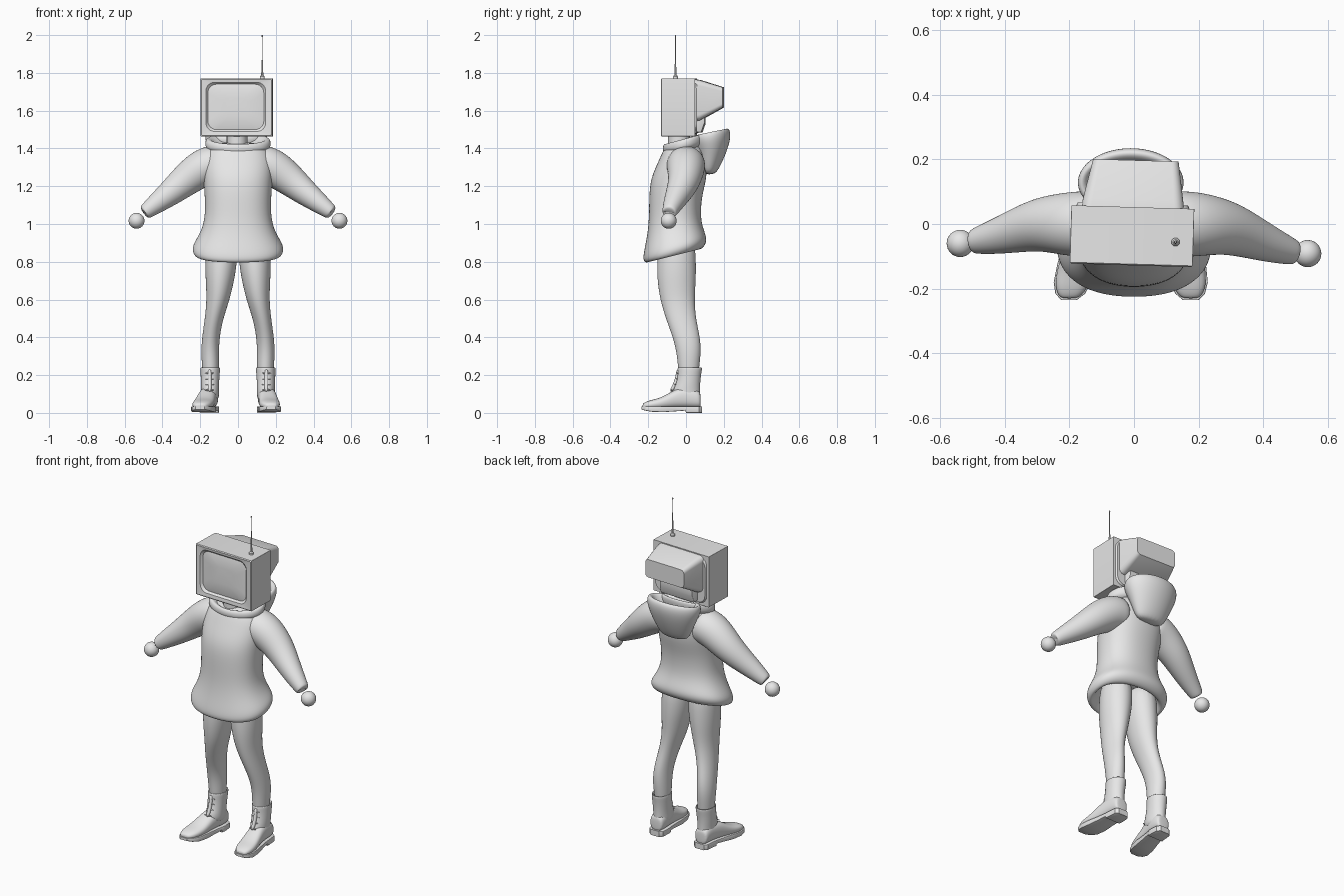
import bpy, bmesh, math
from mathutils import Vector, Matrix

cube = bpy.data.objects.get("Cube")
if cube:
    bpy.data.objects.remove(cube)

grey = bpy.data.materials.new("light_grey")
grey.use_nodes = True
grey.diffuse_color = (0.8, 0.8, 0.8, 1)
grey.node_tree.nodes["Principled BSDF"].inputs["Base Color"].default_value = (0.8, 0.8, 0.8, 1)


def finish(name, bm, sub=0):
    bmesh.ops.recalc_face_normals(bm, faces=bm.faces)
    mesh = bpy.data.meshes.new(name)
    bm.to_mesh(mesh)
    bm.free()
    mesh.materials.append(grey)
    ob = bpy.data.objects.new(name, mesh)
    bpy.context.collection.objects.link(ob)
    bpy.ops.object.select_all(action='DESELECT')
    ob.select_set(True)
    bpy.context.view_layer.objects.active = ob
    if sub:
        bpy.ops.object.shade_smooth()
        ob.modifiers.new("smooth", 'SUBSURF').levels = sub
        ob.modifiers["smooth"].render_levels = sub
    else:
        bpy.ops.object.shade_smooth_by_angle(angle=math.radians(30))
    return ob


def loft(name, rings, sub=0):
    """Skin a list of equal-length point rings and cap both ends."""
    bm = bmesh.new()
    loops = [[bm.verts.new(p) for p in ring] for ring in rings]
    n = len(loops[0])
    for a, b in zip(loops, loops[1:]):
        for i in range(n):
            j = (i + 1) % n
            bm.faces.new((a[i], a[j], b[j], b[i]))
    bm.faces.new(loops[0])
    bm.faces.new(loops[-1])
    return finish(name, bm, sub)


def oval(c, u, v, n=20, power=2.0):
    """Superellipse ring around c with half axes u and v."""
    pts = []
    for i in range(n):
        t = 2 * math.pi * i / n
        cu, cv = math.cos(t), math.sin(t)
        cu = math.copysign(abs(cu) ** (2 / power), cu)
        cv = math.copysign(abs(cv) ** (2 / power), cv)
        pts.append(Vector(c) + Vector(u) * cu + Vector(v) * cv)
    return pts


def flat_ring(z, x0, x1, y0, y1, tilt=0.0, power=2.0):
    """Horizontal ring, tilted so that the back rises."""
    d = (y1 - y0) / 2
    return oval(((x0 + x1) / 2, (y0 + y1) / 2, z), ((x1 - x0) / 2, 0, 0), (0, d, d * tilt), 20, power)


def round_rect(y, cx, cz, hw, hh, r, steps=6):
    """Upright rounded rectangle in the xz plane."""
    pts = []
    for k, (sx, sz) in enumerate([(1, 1), (-1, 1), (-1, -1), (1, -1)]):
        for i in range(steps + 1):
            t = math.pi / 2 * (k + i / steps)
            pts.append((cx + sx * (hw - r) + r * math.cos(t), y, cz + sz * (hh - r) + r * math.sin(t)))
    return pts


def tube(name, path, sub=2, n=16):
    """Round tube along (x, y, z, radius) points."""
    rings = []
    for i, p in enumerate(path):
        a, b = Vector(path[max(i - 1, 0)][:3]), Vector(path[min(i + 1, len(path) - 1)][:3])
        d = (b - a).normalized()
        side = Vector((0, 1, 0)).cross(d).normalized()
        rings.append(oval(p[:3], side * p[3], d.cross(side) * p[3], n))
    return loft(name, rings, sub)


def ball(name, c, r):
    bm = bmesh.new()
    bmesh.ops.create_uvsphere(bm, u_segments=32, v_segments=16, radius=r, matrix=Matrix.Translation(c))
    return finish(name, bm)


# Jacket body, from the inside of the hem up to the shoulders
body = [(0.95, .165, -.15, .05, .2), (0.86, .19, -.175, .045, .22), (0.822, .215, -.205, .07, .25),
        (0.845, .243, -.23, .105, .25), (0.885, .245, -.226, .112, .22), (0.94, .208, -.21, .10, .12),
        (1.02, .176, -.197, .078, .03), (1.14, .177, -.197, .083, 0), (1.24, .185, -.19, .112, 0),
        (1.33, .19, -.148, .112, 0), (1.40, .165, -.118, .10, 0), (1.435, .10, -.09, .07, 0)]
loft("jacket_body", [flat_ring(z, -w, w, a, b, t, 2.3) for z, w, a, b, t in body], 2)

# Collar around the neck
collar = [(1.38, .165, -.11, .1, .2), (1.42, .178, -.128, .11, .25), (1.453, .172, -.122, .11, .27),
          (1.452, .145, -.105, .09, .27), (1.41, .11, -.08, .06, .2)]
loft("collar", [flat_ring(z, -w, w, a, b, t) for z, w, a, b, t in collar], 2)

# Hood hanging open on the back
hood = [(1.262, .075, .095, .15, 0), (1.29, .10, .07, .175, 0), (1.38, .14, .05, .218, .05),
        (1.445, .168, .02, .24, .15), (1.485, .166, .02, .232, .22), (1.49, .145, .045, .205, .2),
        (1.44, .12, .06, .18, .1), (1.36, .08, .08, .15, 0)]
loft("hood", [flat_ring(z, -w - .01, w - .01, a, b, t) for z, w, a, b, t in hood], 2)

# Neck
loft("neck", [flat_ring(z, -.06, .05, -.095, .02) for z in (1.38, 1.48)])

# Sleeves and round hands
for side, s, dy in (("left", 1, -.035), ("right", -1, 0)):
    arm = [(.08, .0, 1.32, .10), (.15, .0, 1.315, .105), (.21, .0, 1.285, .10), (.29, .0, 1.222, .085),
           (.36, -.02, 1.163, .07), (.43, -.04, 1.11, .055), (.485, -.052, 1.068, .042),
           (.50, -.055, 1.057, .036), (.492, -.053, 1.063, .024)]
    tube(side + "_sleeve", [(s * x, y + dy * max(0, x - .2) / .3, z, r) for x, y, z, r in arm])
    ball(side + "_hand", (s * .537, -.06 + dy * .9, 1.017), .042)

# Legs
leg = [(.95, .005, .165, -.14, .045), (.80, .002, .175, -.155, .055), (.70, .02, .172, -.153, .053),
       (.60, .043, .166, -.138, .046), (.50, .078, .176, -.108, .052), (.40, .098, .191, -.07, .076),
       (.32, .10, .196, -.05, .08), (.24, .10, .19, -.043, .07), (.18, .105, .185, -.035, .065)]
shaft = [(.06, .10, .195, -.06, .075), (.11, .10, .195, -.075, .075), (.15, .10, .197, -.055, .075),
         (.20, .097, .198, -.045, .08), (.236, .094, .20, -.046, .087), (.242, .097, .197, -.042, .083),
         (.235, .104, .19, -.036, .076), (.20, .11, .185, -.03, .07)]
foot = [(.078, .032, .03, .10), (.07, .044, .025, .12), (.02, .048, .025, .14), (-.04, .049, .025, .135),
        (-.09, .052, .022, .105), (-.14, .056, .02, .078), (-.19, .053, .02, .068), (-.222, .036, .022, .055),
        (-.23, .02, .028, .045)]
sole = [(.086, .03, 0), (.07, .046, 0), (.02, .05, 0), (0, .05, 0), (-.004, .049, .012), (-.06, .052, .008),
        (-.12, .058, .004), (-.18, .058, .006), (-.215, .046, .012), (-.235, .024, .018)]
for side, s, out in (("left", 1, .02), ("right", -1, .04)):
    def foot_x(y):
        return s * (.15 + out * max(0, .02 - y) / .2)

    loft(side + "_leg", [flat_ring(z, s * a, s * b, c, d) for z, a, b, c, d in leg], 2)
    loft(side + "_boot_shaft", [flat_ring(z, s * a, s * b, c, d) for z, a, b, c, d in shaft], 2)
    loft(side + "_boot_foot", [oval((foot_x(y), y, (a + b) / 2), (w, 0, 0), (0, 0, (b - a) / 2), 16, 2.5)
                               for y, w, a, b in foot], 2)
    loft(side + "_boot_sole", [round_rect(y, foot_x(y), (a + .034) / 2, w, (.034 - a) / 2, .004, 2)
                               for y, w, a in sole])
    # Boot tongue strip and laces
    tube(side + "_boot_tongue", [(s * .15, y, z, .011) for y, z in
                                 ((-.04, .235), (-.045, .19), (-.058, .15), (-.082, .11))], 1, 8)
    for k in range(4):
        z, y = .21 - .03 * k, (-.05, -.054, -.064, -.082)[k]
        tube(side + "_lace_%d" % (k + 1), [(s * .15 + dx, y + abs(dx) * .4, z, .004)
                                           for dx in (-.026, 0, .026)], 1, 6)

# Television head: screen dome, recess, casing, rounded back panel, tapered tube housing
parts = []
tv = [(-.122, -.005, 1.62, .06, .05, .03), (-.119, -.007, 1.62, .12, .095, .04),
      (-.113, -.008, 1.62, .148, .12, .045), (-.125, -.008, 1.62, .158, .13, .045),
      (-.128, -.005, 1.6175, .185, .148, .004), (-.124, -.005, 1.6175, .19, .153, .002),
      (.052, -.005, 1.6175, .19, .153, .002), (.052, -.005, 1.6175, .175, .14, .05),
      (.062, -.005, 1.6175, .17, .135, .05)]
parts.append(loft("television_casing", [round_rect(*r) for r in tv]))
housing = [(.05, -.005, 1.655, .158, .11, .03), (.075, -.005, 1.655, .155, .107, .03),
           (.197, .0, 1.67, .132, .054, .022)]
parts.append(loft("television_back_housing", [round_rect(*r) for r in housing]))
block = [(.05, -.005, 1.525, .12, .04, .008), (.085, -.005, 1.525, .115, .04, .008),
         (.10, -.005, 1.545, .11, .016, .008)]
parts.append(loft("television_lower_block", [round_rect(*r) for r in block]))

# Antenna with its base knob
parts.append(loft("antenna_base", [oval((.13, -.052, z), (r, 0, 0), (0, r, 0), 16)
                                   for z, r in ((1.765, .013), (1.78, .013), (1.787, .008))]))
parts.append(loft("antenna_rod", [oval((.13, -.052, z), (r, 0, 0), (0, r, 0), 10)
                                  for z, r in ((1.78, .006), (1.86, .0035), (1.87, .0025), (1.99, .002),
                                               (1.992, .004), (2.0, .003))]))
for ob in parts:
    ob.rotation_euler.z = math.radians(-1.7)
